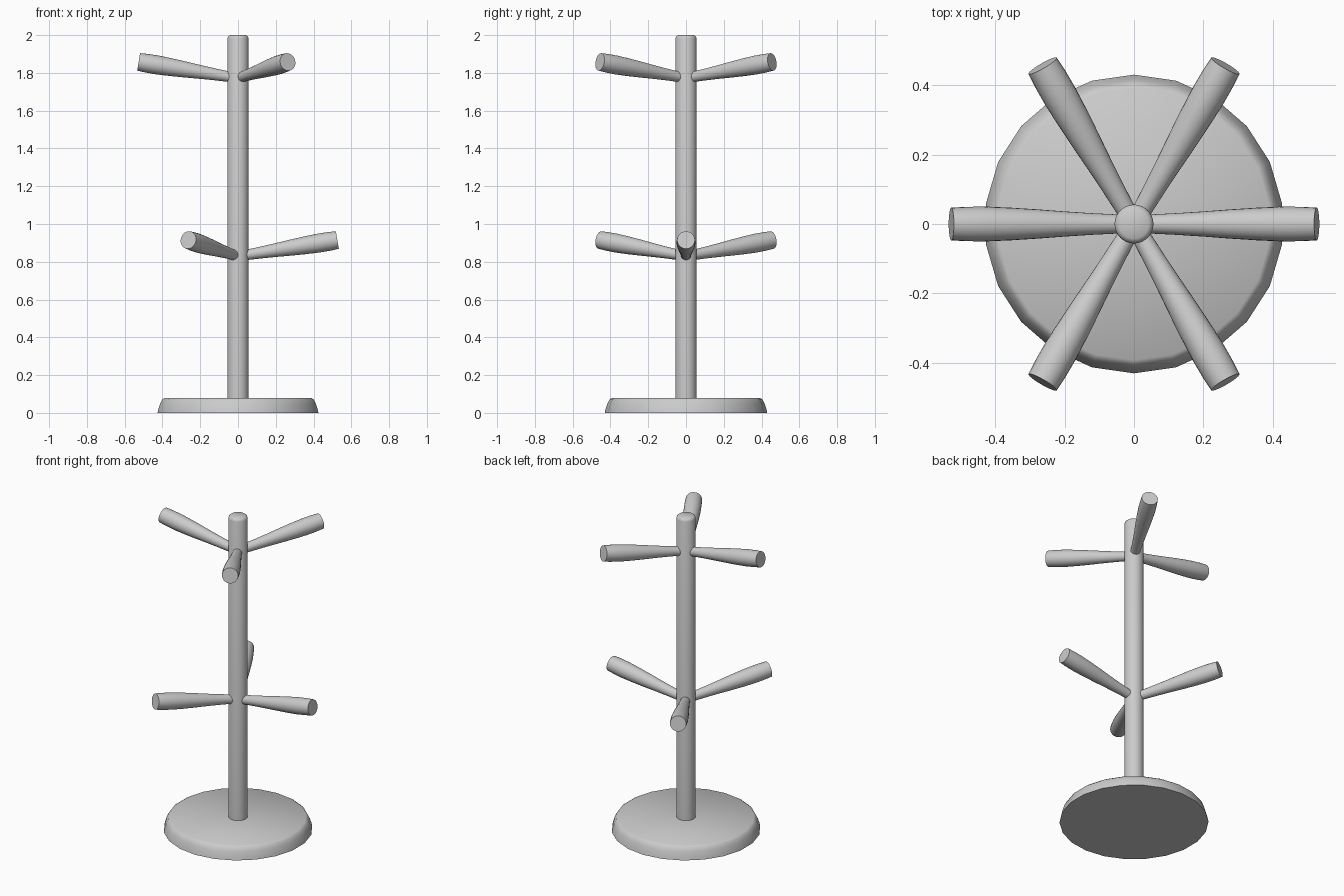
import bpy, bmesh
from math import radians, cos, sin, pi
from mathutils import Matrix

if "Cube" in bpy.data.objects:
    bpy.data.objects.remove(bpy.data.objects["Cube"])


def lathe(name, profile, sides, start=0.0, matrix=None, angle=40):
    """Closed turned solid from (radius, height) rings along local z."""
    bm = bmesh.new()
    rings = []
    for r, z in profile:
        rings.append([bm.verts.new((r * cos(start + 2 * pi * i / sides),
                                    r * sin(start + 2 * pi * i / sides), z))
                      for i in range(sides)])
    for a, b in zip(rings, rings[1:]):
        for i in range(sides):
            j = (i + 1) % sides
            bm.faces.new((a[i], a[j], b[j], b[i]))
    bm.faces.new(rings[0][::-1])
    bm.faces.new(rings[-1])
    if matrix is not None:
        bm.transform(matrix)
    mesh = bpy.data.meshes.new(name)
    bm.to_mesh(mesh)
    bm.free()
    obj = bpy.data.objects.new(name, mesh)
    bpy.context.collection.objects.link(obj)
    bpy.ops.object.select_all(action='DESELECT')
    obj.select_set(True)
    bpy.context.view_layer.objects.active = obj
    bpy.ops.object.shade_smooth_by_angle(angle=radians(angle))
    return obj


# Round base with a rolled upper edge
lathe("base", [(0.43, 0), (0.426, 0.02), (0.416, 0.05), (0.406, 0.07), (0.392, 0.08)],
      22, start=pi / 2)

# Upright pole with a softened top
lathe("pole", [(0.056, 0.07), (0.056, 1.982), (0.052, 1.993), (0.042, 2.0)], 32)

# Arms: slim at the pole, swelling outwards, tilted slightly up
arm_profile = [(0.028, 0.02), (0.028, 0.06), (0.031, 0.12), (0.036, 0.2), (0.042, 0.28),
               (0.047, 0.36), (0.050, 0.43), (0.0495, 0.49), (0.047, 0.533)]
tilt = radians(9.3)
for tier, z, first in (("lower", 0.829, 0), ("upper", 1.772, 60)):
    for k in range(3):
        turn = radians(first + 120 * k)
        m = (Matrix.Translation((0, 0, z)) @ Matrix.Rotation(turn, 4, 'Z')
             @ Matrix.Rotation(pi / 2 - tilt, 4, 'Y'))
        lathe(f"{tier}_arm_{k + 1}", arm_profile, 24, matrix=m)
